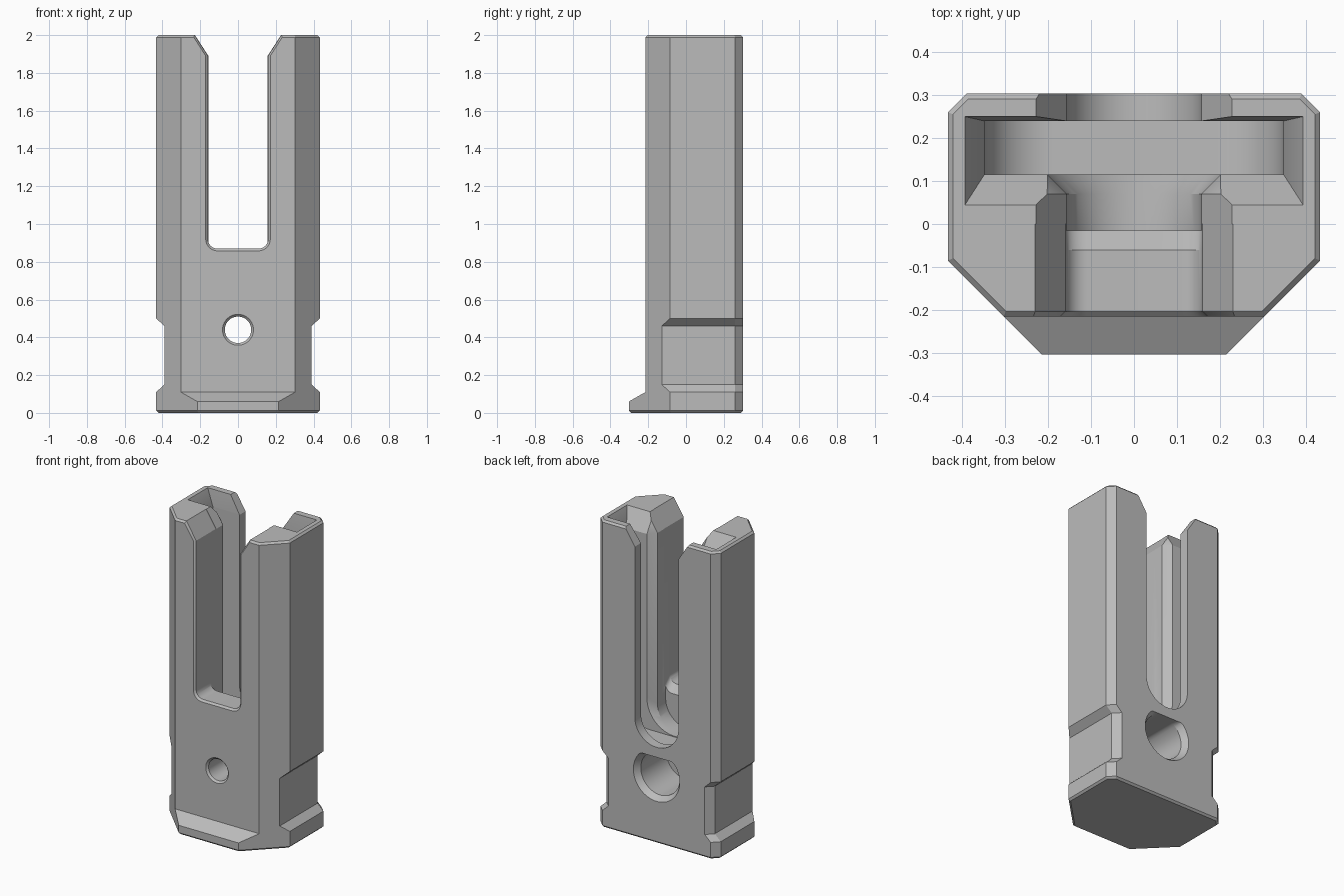
import bpy, bmesh, math

cube = bpy.data.objects.get("Cube")
if cube:
    bpy.data.objects.remove(cube, do_unlink=True)

grey = bpy.data.materials.new("plain grey")
grey.use_nodes = True
colour = (0.5, 0.5, 0.5, 1)
grey.diffuse_color = colour
grey.node_tree.nodes["Principled BSDF"].inputs["Base Color"].default_value = colour


def loft(name, rings):
    """Closed solid through a list of equally long point rings."""
    bm = bmesh.new()
    loops = [[bm.verts.new(p) for p in ring] for ring in rings]
    n = len(loops[0])
    for a, b in zip(loops, loops[1:]):
        for i in range(n):
            j = (i + 1) % n
            bm.faces.new((a[i], a[j], b[j], b[i]))
    bm.faces.new(loops[0])
    bm.faces.new(loops[-1])
    bmesh.ops.recalc_face_normals(bm, faces=bm.faces)
    mesh = bpy.data.meshes.new(name)
    bm.to_mesh(mesh)
    bm.free()
    mesh.materials.append(grey)
    obj = bpy.data.objects.new(name, mesh)
    bpy.context.collection.objects.link(obj)
    return obj


def outline(z, w, front, inset=0.0):
    """Plan outline with wide front bevels and narrow back bevels."""
    k = 0.518 - inset * 1.414
    c = w + 0.26 - inset * 1.414
    w, front, back = w - inset, front + inset, 0.303 - inset
    half = [(k + front, front), (w, w - k), (w, c - w), (c - back, back)]
    return [(x, y, z) for x, y in half] + [(-x, y, z) for x, y in reversed(half)]


def slot(y, w, bottom, r):
    """Open-topped slot section with rounded lower corners and a flared mouth."""
    half = [(w + 0.135, 2.1), (w, 1.89)]
    for i in range(17):
        a = math.pi / 2 * i / 16
        half.append((w - r + r * math.cos(a), bottom + r - r * math.sin(a)))
    return [(x, y, z) for x, z in half] + [(-x, y, z) for x, z in reversed(half)]


def circle(y, r, flat=1.0, n=48):
    """Round hole section, optionally with a flat roof."""
    pts = [(r * math.cos(t), r * math.sin(t)) for t in (2 * math.pi * (i + 0.5) / n for i in range(n))]
    return [(x, y, 0.44 + min(z, flat)) for x, z in pts]


def rectangle(z, w, y0, y1):
    return [(-w, y0, z), (w, y0, z), (w, y1, z), (-w, y1, z)]


# Body with front lip at the foot and a waist on both sides
W, N, F, L = 0.433, 0.39, -0.215, -0.303
body = loft("holder_body", [
    outline(0, W, L, 0.012), outline(0.012, W, L), outline(0.06, W, L),
    outline(0.11, W, F), outline(0.15, N, F), outline(0.46, N, F),
    outline(0.50, W, F), outline(1.988, W, F), outline(2, W, F, 0.012)])

cutters = [
    # Front window with a bevelled rim and sloping sill
    loft("front_window_cutter", [
        slot(-0.227, 0.183, 0.846, 0.074), slot(-0.203, 0.159, 0.87, 0.05),
        slot(-0.06, 0.159, 0.87, 0.05), slot(0.0, 0.159, 0.81, 0.05)]),
    # Inner channel widening into the cavity
    loft("inner_channel_cutter", [
        slot(-0.015, 0.157, 0.625, 0.156), slot(0.07, 0.157, 0.625, 0.156),
        slot(0.125, 0.212, 0.625, 0.211)]),
    # Wide cavity
    loft("cavity_cutter", [
        [(max(-0.348, min(0.348, x)), y, z) for x, y, z in slot(y0, 0.348, 0.62, 0.16)]
        for y0 in (0.115, 0.24)]),
    # Flared cavity mouth
    loft("cavity_mouth_cutter", [
        rectangle(1.888, 0.3475, 0.1155, 0.2395), rectangle(2.11, 0.438, -0.025, 0.26)]),
    # Rear slot
    loft("rear_slot_cutter", [
        slot(0.2, 0.157, 0.625, 0.156), slot(0.35, 0.157, 0.625, 0.156)]),
    # Screw hole and flat-topped rear counterbore
    loft("screw_hole_cutter", [
        circle(-0.227, 0.094), circle(-0.203, 0.07), circle(0.1, 0.07)]),
    loft("counterbore_cutter", [
        circle(0.0, 0.14, 0.12), circle(0.265, 0.14, 0.12),
        circle(0.303, 0.167, 0.12), circle(0.32, 0.179, 0.12)]),
]

bpy.ops.object.select_all(action='DESELECT')
bpy.context.view_layer.objects.active = body
body.select_set(True)
for cutter in cutters:
    cutter.hide_render = True
    mod = body.modifiers.new(cutter.name, 'BOOLEAN')
    mod.operation = 'DIFFERENCE'
    mod.solver = 'EXACT'
    mod.object = cutter
    bpy.ops.object.modifier_apply(modifier=mod.name)
for cutter in cutters:
    bpy.data.objects.remove(cutter, do_unlink=True)

bpy.ops.object.shade_smooth_by_angle(angle=math.radians(25))
